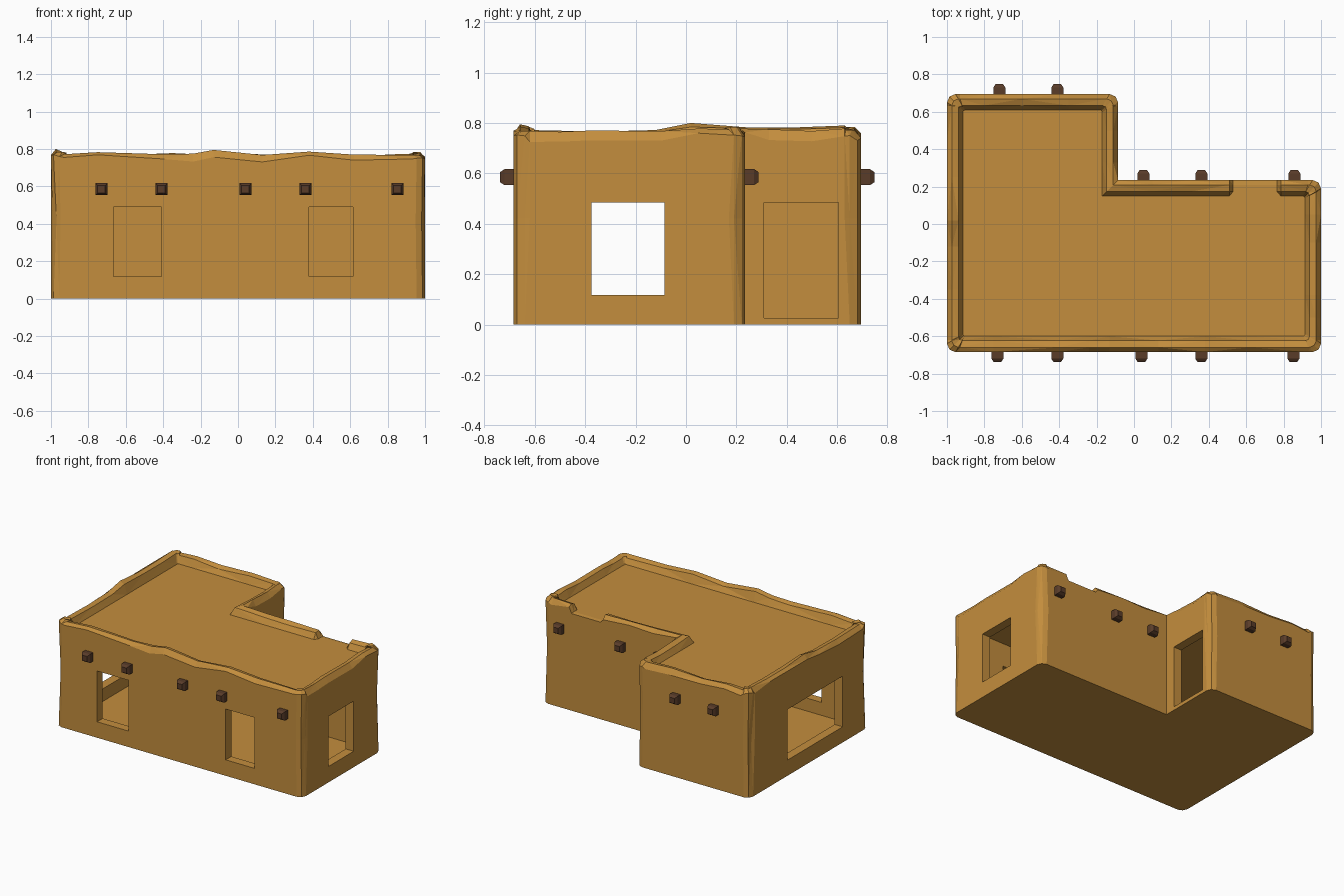
import bpy, bmesh, math, random
from mathutils import Vector, Matrix

if "Cube" in bpy.data.objects:
    bpy.data.objects.remove(bpy.data.objects["Cube"])

random.seed(4)
DECK = 0.717


def material(name, rgb):
    m = bpy.data.materials.new(name)
    m.diffuse_color = (*rgb, 1)
    m.use_nodes = True
    m.node_tree.nodes["Principled BSDF"].inputs["Base Color"].default_value = m.diffuse_color
    return m


adobe = material("ochre adobe", (0.55, 0.27, 0.047))
wood = material("dark wood", (0.10, 0.045, 0.022))


def finish(bm, name, mat):
    bmesh.ops.recalc_face_normals(bm, faces=bm.faces[:])
    me = bpy.data.meshes.new(name)
    bm.to_mesh(me)
    bm.free()
    me.materials.append(mat)
    ob = bpy.data.objects.new(name, me)
    bpy.context.collection.objects.link(ob)
    return ob


# L-shaped plan: x, y, inward direction, parapet height at the corner
CORNERS = [(-1, -.685, 1, 1, .785), (1, -.685, -1, 1, .768), (1, .235, -1, -1, .785),
           (-.085, .235, -1, -1, .778), (-.085, .695, -1, -1, .772), (-1, .695, 1, -1, .785)]
# Uneven parapet along each wall: (coordinate along wall, height)
EDGES = [
    [(-.93, .772), (-.75, .783), (-.4, .772), (-.24, .775), (-.13, .795), (.13, .768),
     (.38, .786), (.62, .77), (.93, .768)],
    [(-.62, .768), (-.5, .765), (-.38, .77), (-.1, .768), (.05, .778), (.17, .775)],
    [(.93, .775), (.785, .77), (.765, DECK), (.53, DECK), (.51, .765), (.3, .77), (.1, .772)],
    [(.33, .775), (.5, .768), (.63, .778)],
    [(-.15, .768), (-.35, .778), (-.6, .768), (-.8, .78), (-.93, .772)],
    [(.63, .79), (.45, .783), (.25, .782), (.02, .80), (-.12, .772), (-.35, .766), (-.62, .772)],
]


def plan(inset):
    """Ring of (x, y, height, is_corner) at a given distance inside the wall face."""
    n = len(CORNERS)
    base = [Vector((x + dx * inset, y + dy * inset)) for x, y, dx, dy, h in CORNERS]
    ring = []
    for i, p in enumerate(base):
        h = CORNERS[i][4]
        a = (base[i - 1] - p).normalized()
        b = (base[(i + 1) % n] - p).normalized()
        if i == 3:
            ring.append((p.x, p.y, h, False))
        else:
            r = max(.045 - inset * .4, .012)
            for u, v in ((1, 0), (.3, .3), (0, 1)):
                q = p + a * r * u + b * r * v
                ring.append((q.x, q.y, h, True))
        for c, h in EDGES[i]:
            ring.append((c, p.y, h, False) if i % 2 == 0 else (p.x, c, h, False))
    return ring


# Adobe walls with parapet and roof deck
bm = bmesh.new()
count = len(plan(0))
dips = [random.uniform(.012, .045) for _ in range(count)]
slump = [random.uniform(.004, .016) for _ in range(count)]
loops = []
for inset, level in ((0, "base"), (0, "mid"), (0, "shoulder"), (.026, "top"), (.062, "top_in"), (.085, "deck")):
    verts = []
    for k, (x, y, h, corner) in enumerate(plan(inset)):
        low = h <= DECK
        z = {"base": 0, "mid": .42, "deck": DECK,
             "shoulder": DECK - .004 if low else h - dips[k],
             "top": DECK if low else h,
             "top_in": DECK if low else h - slump[k]}[level]
        if level == "mid" and corner:
            x -= math.copysign(slump[k], x + .5 if x < 0 else x)
        verts.append(bm.verts.new((x, y, z)))
    loops.append(verts)
for lo, hi in zip(loops, loops[1:]):
    for k in range(count):
        j = (k + 1) % count
        bm.faces.new((lo[k], lo[j], hi[j], hi[k]))
bm.faces.new(loops[0][::-1])
bm.faces.new(loops[-1])
bmesh.ops.recalc_face_normals(bm, faces=bm.faces[:])
bmesh.ops.triangulate(bm, faces=bm.faces[:])
walls = finish(bm, "adobe_walls", adobe)


def cut(bm):
    cutter = finish(bm, "cutter", adobe)
    cutter.hide_render = True
    mod = walls.modifiers.new("cut", 'BOOLEAN')
    mod.operation = 'DIFFERENCE'
    mod.solver = 'EXACT'
    mod.object = cutter
    bpy.context.view_layer.objects.active = walls
    bpy.ops.object.modifier_apply(modifier=mod.name)
    bpy.data.objects.remove(cutter)


# Hollow room inside
T = .065
bm = bmesh.new()
f = bm.faces.new([bm.verts.new((x + dx * T, y + dy * T, .022)) for x, y, dx, dy, h in CORNERS])
top = bmesh.ops.extrude_face_region(bm, geom=[f])["geom"]
bmesh.ops.translate(bm, vec=(0, 0, .64), verts=[v for v in top if isinstance(v, bmesh.types.BMVert)])
cut(bm)

# Window and door openings: x range, y range, z range
for xr, yr, zr in (((-.665, -.41), (-.8, -.55), (.117, .49)),
                   ((.38, .615), (-.8, -.55), (.117, .49)),
                   ((.85, 1.1), (-.375, -.085), (.117, .485)),
                   ((-1.1, -.85), (-.39, .25), (.115, .487)),
                   ((-.2, .03), (.31, .605), (.026, .485))):
    bm = bmesh.new()
    lo, hi = Vector((xr[0], yr[0], zr[0])), Vector((xr[1], yr[1], zr[1]))
    bmesh.ops.create_cube(bm, size=1, matrix=Matrix.Translation((lo + hi) / 2) @ Matrix.Diagonal((*(hi - lo), 1)))
    cut(bm)


# Projecting roof beam ends with a chamfered tip
def beam(name, x, wall_y, side):
    bm = bmesh.new()
    rings = []
    for d, s in ((-.05, .032), (.035, .032), (.053, .02)):
        rings.append([bm.verts.new((x + u * s, wall_y + side * d, .585 + v * s))
                      for u, v in ((-1, -1), (1, -1), (1, 1), (-1, 1))])
    for a, b in zip(rings, rings[1:]):
        for k in range(4):
            bm.faces.new((a[k], a[(k + 1) % 4], b[(k + 1) % 4], b[k]))
    bm.faces.new(rings[0])
    bm.faces.new(rings[-1])
    finish(bm, name, wood)


for i, x in enumerate((-.73, -.41, .04, .36, .852)):
    beam(f"front_beam_{i}", x, -.685, -1)
for i, (x, y) in enumerate(((-.72, .695), (-.41, .695), (.05, .235), (.36, .235), (.857, .235))):
    beam(f"back_beam_{i}", x, y, 1)
